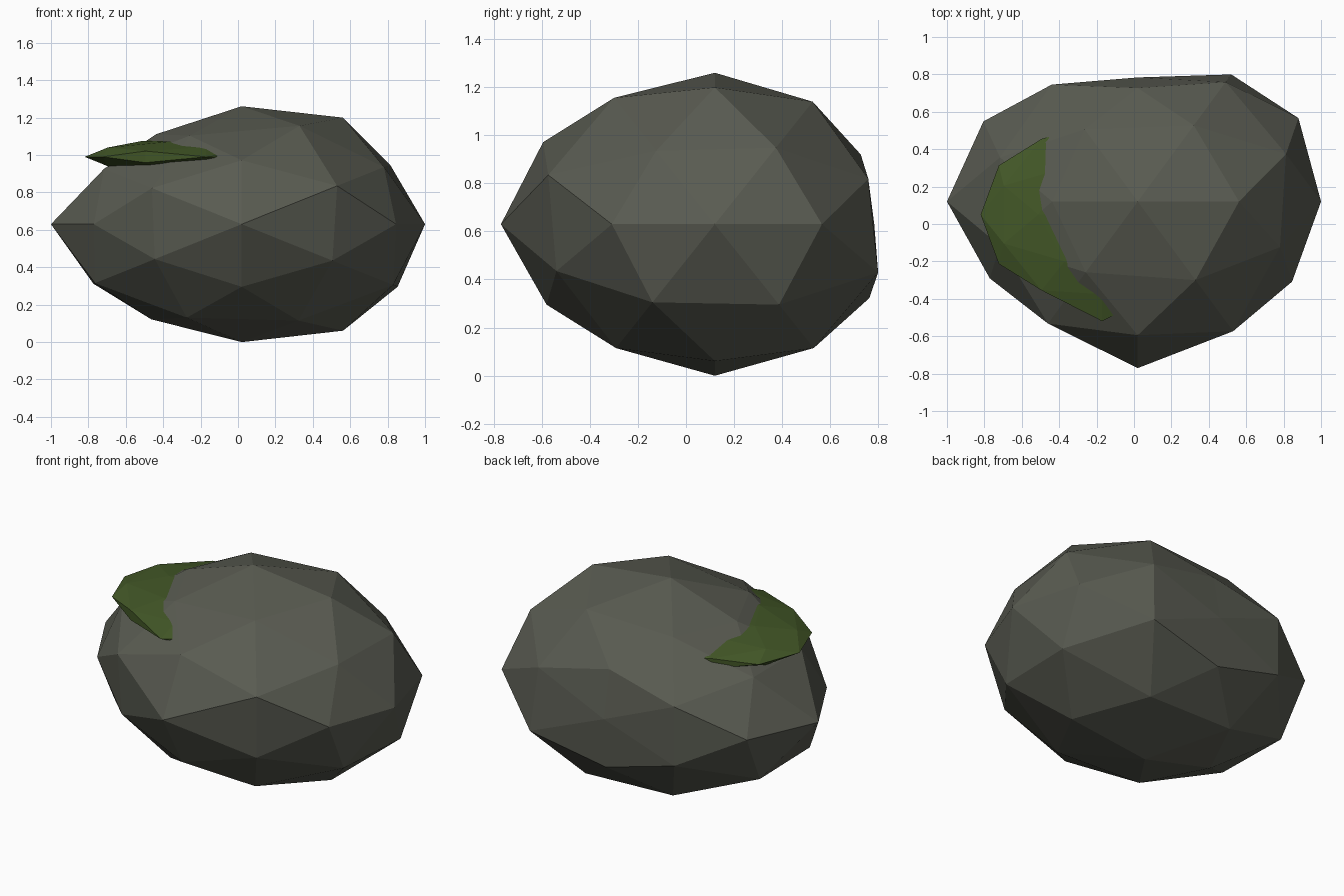
import bpy, bmesh
from mathutils import Vector

if "Cube" in bpy.data.objects:
    bpy.data.objects.remove(bpy.data.objects["Cube"])

# Direction families of a once-subdivided icosahedron, each with the stone's radial factors
# (sign order: + before -, x slowest, only over the non-zero components)
STONE = [
    ((1, 0, 0), [.98, 1.02]),
    ((0, 1, 0), [.79, 1.06]),
    ((0, 0, 1), [.97, .97]),
    ((.526, 0, .851), [1.03, 1.03, .87, .92]),
    ((0, .851, .526), [.85, .90, 1.0, .98]),
    ((.851, .526, 0), [1.01, .97, .97, .93]),
    ((.809, .309, .5), [.98, 1.03, .94, 1.0, .91, .98, .91, .97]),
    ((.309, .5, .809), [.97, .98, 1.0, .98, .92, .95, .90, .95]),
    ((.5, .809, .309), [.94, 1.0, 1.02, .97, .92, .92, .96, .93]),
]
# The moss is an even pebble with a stretched front tip
MOSS = [(d, [1.0] * len(f)) for d, f in STONE]
MOSS[1] = ((0, 1, 0), [1.0, 1.14])


def signed(d):
    opts = [(1, -1) if c else (1,) for c in d]
    return [Vector((d[0] * a, d[1] * b, d[2] * c))
            for a in opts[0] for b in opts[1] for c in opts[2]]


def faceted_blob(name, families, centre, scale, colour):
    bm = bmesh.new()
    moved = {}
    for d, factors in families:
        for direction, f in zip(signed(d), factors):
            n = direction.normalized()
            v = bm.verts.new(n)
            moved[v] = Vector([n[i] * f * scale[i] + centre[i] for i in range(3)])
    # Hull of the unit directions gives the 80 facets, then push them to shape
    bmesh.ops.convex_hull(bm, input=list(bm.verts))
    for v in bm.verts:
        v.co = moved[v]
    bmesh.ops.recalc_face_normals(bm, faces=bm.faces)
    mesh = bpy.data.meshes.new(name)
    bm.to_mesh(mesh)
    bm.free()
    mat = bpy.data.materials.new(name + "_colour")
    mat.diffuse_color = (*colour, 1)
    mat.use_nodes = True
    mat.node_tree.nodes["Principled BSDF"].inputs["Base Color"].default_value = mat.diffuse_color
    mesh.materials.append(mat)
    obj = bpy.data.objects.new(name, mesh)
    bpy.context.collection.objects.link(obj)
    return obj


# Main boulder
faceted_blob("boulder", STONE, (.02, .12, .63), (1.0, .84, .65), (.10, .105, .083))
# Flat moss patch mostly sunk into the boulder's upper left
faceted_blob("moss_patch", MOSS, (-.17, .05, .99), (.65, .50, .10), (.055, .095, .02))
